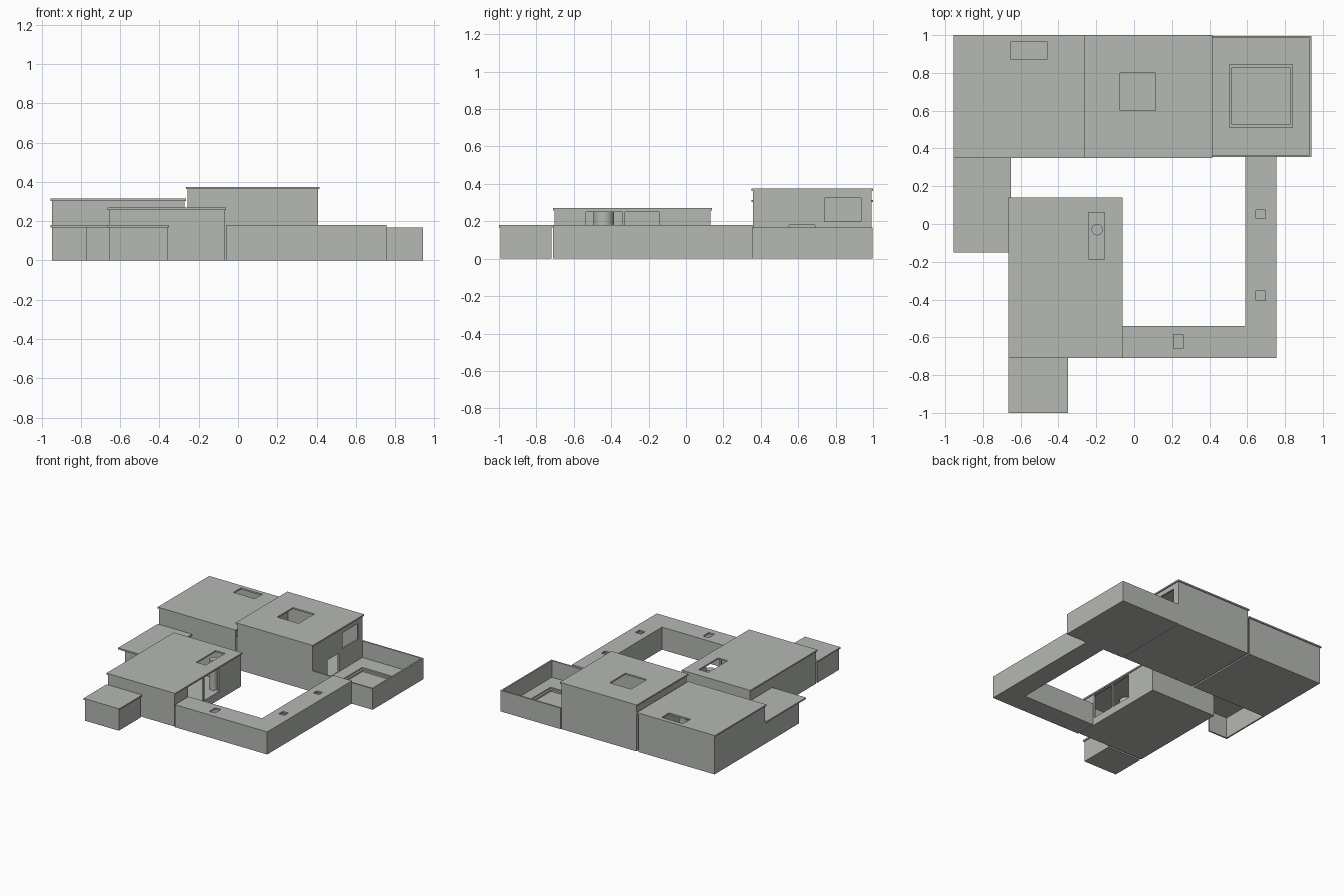
import bpy, bmesh
from mathutils import Vector

if "Cube" in bpy.data.objects:
    bpy.data.objects.remove(bpy.data.objects["Cube"])

stone = bpy.data.materials.new("warm_grey_stone")
stone.diffuse_color = (0.46, 0.48, 0.45, 1)
stone.use_nodes = True
stone.node_tree.nodes["Principled BSDF"].inputs["Base Color"].default_value = stone.diffuse_color
T = 0.012      # wall and slab thickness
LIP = 0.008    # roof overhang


def finish(bm, name):
    bmesh.ops.recalc_face_normals(bm, faces=bm.faces)
    me = bpy.data.meshes.new(name)
    bm.to_mesh(me)
    bm.free()
    ob = bpy.data.objects.new(name, me)
    me.materials.append(stone)
    bpy.context.collection.objects.link(ob)
    return ob


def panel(name, place, a, b, holes=(), thick=(0, T)):
    """Flat plate from corner a to corner b with rectangular holes (u0, u1, v0, v1)."""
    us = sorted({a[0], b[0], *[u for h in holes for u in h[:2]]})
    vs = sorted({a[1], b[1], *[v for h in holes for v in h[2:]]})
    bm = bmesh.new()
    grid = {(u, v): bm.verts.new(place(u, v, thick[0])) for u in us for v in vs}
    for u0, u1 in zip(us, us[1:]):
        for v0, v1 in zip(vs, vs[1:]):
            cu, cv = (u0 + u1) / 2, (v0 + v1) / 2
            if not any(h[0] < cu < h[1] and h[2] < cv < h[3] for h in holes):
                bm.faces.new([grid[p] for p in ((u0, v0), (u1, v0), (u1, v1), (u0, v1))])
    new = bmesh.ops.extrude_face_region(bm, geom=bm.faces[:])["geom"]
    shift = Vector(place(0, 0, thick[1])) - Vector(place(0, 0, thick[0]))
    bmesh.ops.translate(bm, vec=shift, verts=[g for g in new if isinstance(g, bmesh.types.BMVert)])
    bmesh.ops.dissolve_limit(bm, angle_limit=0.01, verts=bm.verts[:], edges=bm.edges[:])
    bmesh.ops.delete(bm, geom=[v for v in bm.verts if not v.link_faces], context='VERTS')
    return finish(bm, name)


def flat(u, v, w):
    return (u, v, w)


def along_x(u, v, w):
    return (u, w, v)


def along_y(u, v, w):
    return (w, u, v)


def room(name, x0, x1, y0, y1, h, sides="LRFB", roof=(), wall_holes=None, lip=LIP):
    """Hollow room: floor, chosen walls, and a roof slab (lip = wall inset below it)."""
    wh = wall_holes or {}
    panel(name + "_floor", flat, (x0 + lip, y0 + lip), (x1 - lip, y1 - lip))
    if roof is not None:
        panel(name + "_roof", flat, (x0, y0), (x1, y1), roof, (h - T, h))
    top = h - T if roof is not None else h
    xa, xb, ya, yb = x0 + lip, x1 - lip, y0 + lip, y1 - lip
    walls = {"L": (along_y, ya, yb, xa, xa + T), "R": (along_y, ya, yb, xb - T, xb),
             "F": (along_x, xa, xb, ya, ya + T), "B": (along_x, xa, xb, yb - T, yb)}
    label = {"L": "left", "R": "right", "F": "front", "B": "back"}
    for s in sides:
        place, a, b, w0, w1 = walls[s]
        panel(f"{name}_{label[s]}_wall", place, (a, 0), (b, top), wh.get(s, ()), (w0, w1))


def column(name, x, y, r, h):
    bm = bmesh.new()
    bmesh.ops.create_cone(bm, cap_ends=True, segments=24, radius1=r, radius2=r, depth=h)
    bmesh.ops.translate(bm, vec=(x, y, h / 2), verts=bm.verts)
    ob = finish(bm, name)
    for p in ob.data.polygons:
        p.use_smooth = abs(p.normal.z) < 0.5


# Rear halls with roof lights, a side window and a terrace door
room("rear_hall", -0.955, -0.265, 0.35, 1.0, 0.315, "LFB",
     [(-0.65, -0.46, 0.87, 0.965)])
room("tall_hall", -0.265, 0.415, 0.35, 1.0, 0.375, "LRFB",
     [(-0.075, 0.115, 0.60, 0.80)],
     {"R": [(0.74, 0.935, 0.2, 0.325), (0.55, 0.69, 0.03, 0.18)]})
column("rear_hall_column", -0.565, 0.835, 0.035, 0.30)

# Main hall with a roof light and two windows to the patio
room("main_hall", -0.665, -0.06, -0.71, 0.14, 0.27, "LRFB",
     [(-0.24, -0.155, -0.185, 0.06)],
     {"R": [(-0.535, -0.34, 0.06, 0.25), (-0.325, -0.145, 0.06, 0.25)]})
column("main_hall_column", -0.195, -0.03, 0.03, 0.25)
column("main_hall_round_core", -0.30, -0.44, 0.055, 0.25)

# Small front wing
room("front_wing", -0.665, -0.35, -1.0, -0.71, 0.18, "LRF")

# L-shaped gallery around the patio
room("front_gallery", -0.06, 0.755, -0.71, -0.54, 0.18, "F",
     [(0.21, 0.26, -0.66, -0.585)], lip=0)
panel("front_gallery_patio_wall", along_x, (-0.06, 0), (0.59, 0.18 - T), (), (-0.54 - T, -0.54))
room("side_gallery", 0.59, 0.755, -0.54, 0.36, 0.18, "LR",
     [(0.645, 0.695, 0.03, 0.075), (0.645, 0.695, -0.405, -0.355)], lip=0)
panel("gallery_corner_wall", along_y, (-0.71, 0), (-0.54, 0.18 - T), (), (0.755 - T, 0.755))

# Open carport on the left: roof slab on a side wall and a short front wall
panel("carport_roof", flat, (-0.955, -0.15), (-0.65, 0.35), (), (0.168, 0.18))
panel("carport_side_wall", along_y, (-0.07, 0), (0.36, 0.168), (), (-0.947, -0.935))
panel("carport_front_wall", along_x, (-0.947, 0), (-0.77, 0.168), (), (-0.07, -0.058))

# Walled terrace with a sunken basin inside a stepped rim
room("terrace", 0.405, 0.945, 0.35, 1.0, 0.168, "RFB", None, lip=0.004)
panel("terrace_deck", flat, (0.41, 0.36), (0.935, 0.99),
      [(0.505, 0.84, 0.51, 0.845)], (0.012, 0.035))
panel("basin_step", flat, (0.505, 0.51), (0.84, 0.845),
      [(0.52, 0.825, 0.527, 0.828)], (0.012, 0.025))
